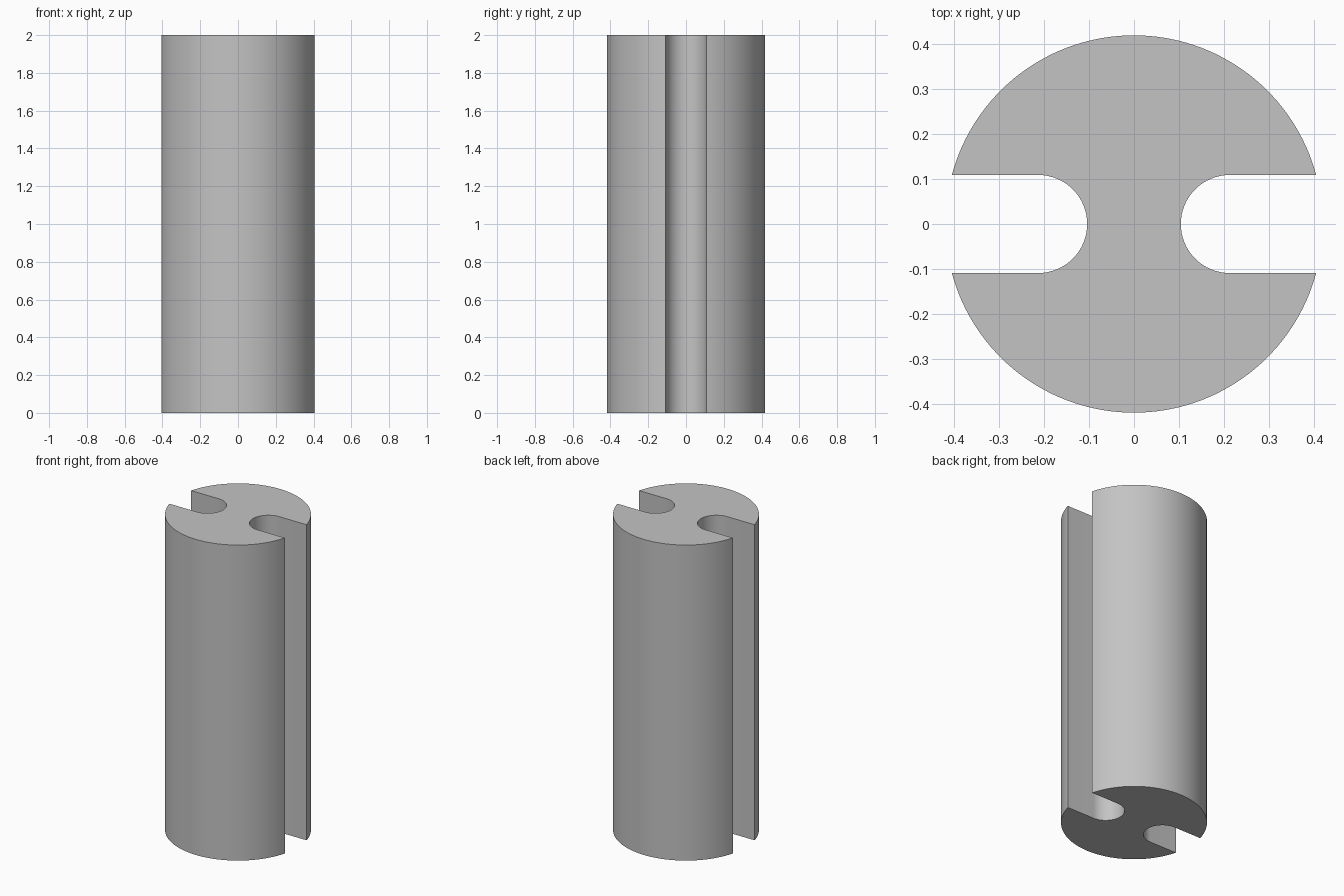
import bpy, bmesh, math

if "Cube" in bpy.data.objects:
    bpy.data.objects.remove(bpy.data.objects["Cube"])

R = 0.419        # rod radius
S = 0.109        # half width of a slot, also the radius of its round end
CX = 0.213       # centre of the round slot end
H = 2.0          # rod height


def arc(cx, r, a0, a1, n):
    """Points on an arc from angle a0 to a1."""
    return [(cx + r * math.cos(a0 + (a1 - a0) * i / n),
             r * math.sin(a0 + (a1 - a0) * i / n)) for i in range(n + 1)]


# Half of the cross-section: outer arc, then the slot on the left
mouth = math.asin(S / R)
half = arc(0, R, mouth, math.pi - mouth, 64)
half += arc(-CX, S, math.pi / 2, -math.pi / 2, 32)
# The other half is the same outline turned by 180 degrees
profile = half + [(-x, -y) for x, y in half]

# Extrude the cross-section into the slotted rod
bm = bmesh.new()
base = bm.faces.new([bm.verts.new((x, y, 0)) for x, y in profile])
ext = bmesh.ops.extrude_face_region(bm, geom=[base], use_keep_orig=True)
top = [g for g in ext["geom"] if isinstance(g, bmesh.types.BMVert)]
bmesh.ops.translate(bm, verts=top, vec=(0, 0, H))
bmesh.ops.recalc_face_normals(bm, faces=bm.faces)

mesh = bpy.data.meshes.new("slotted_rod")
bm.to_mesh(mesh)
bm.free()
rod = bpy.data.objects.new("slotted_rod", mesh)
bpy.context.collection.objects.link(rod)

# Plain grey
grey = bpy.data.materials.new("grey")
grey.diffuse_color = (0.55, 0.55, 0.55, 1)
grey.use_nodes = True
grey.node_tree.nodes["Principled BSDF"].inputs["Base Color"].default_value = grey.diffuse_color
mesh.materials.append(grey)

# Smooth curved walls, sharp rims and slot edges
bpy.context.view_layer.objects.active = rod
rod.select_set(True)
bpy.ops.object.shade_smooth_by_angle(angle=math.radians(30))
